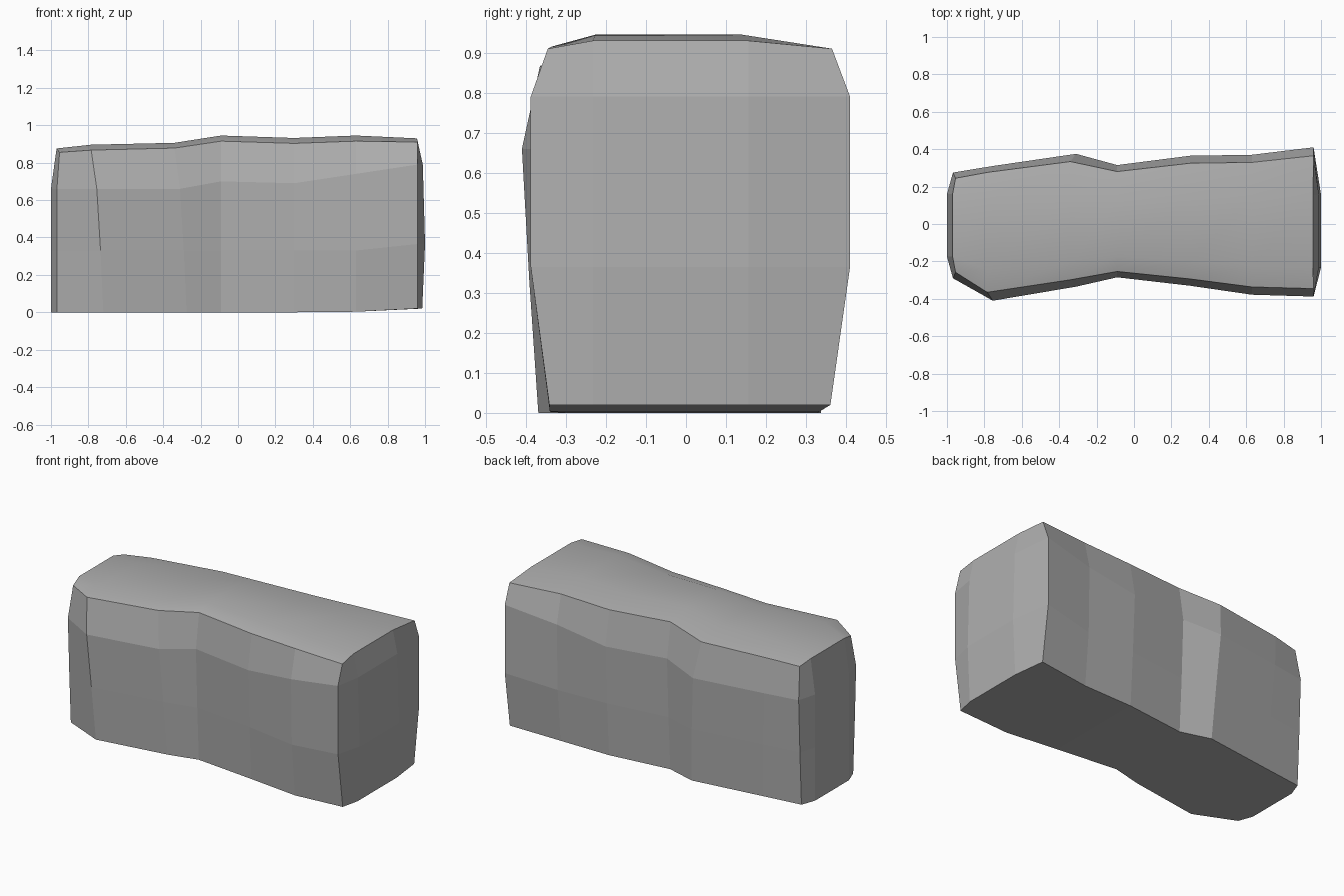
import bpy, bmesh

if "Cube" in bpy.data.objects:
    bpy.data.objects.remove(bpy.data.objects["Cube"])

# Stations along the length: x, front half-depth, back half-depth, shoulder z, rim z, crown z, foot z
STATIONS = [
    (-0.968, -0.29, 0.275, 0.66, 0.855, 0.876, 0.0),
    (-0.755, -0.41, 0.31, 0.66, 0.867, 0.896, 0.0),
    (-0.31, -0.335, 0.375, 0.66, 0.878, 0.906, 0.0),
    (-0.09, -0.285, 0.315, 0.70, 0.915, 0.945, 0.0),
    (0.30, -0.33, 0.365, 0.69, 0.903, 0.932, 0.0),
    (0.63, -0.378, 0.37, 0.74, 0.915, 0.945, 0.003),
    (0.96, -0.388, 0.41, 0.79, 0.91, 0.93, 0.02),
]
LAST = len(STATIONS) - 1
INSET = [0.9, 0.955, 1.0, 0.89]          # depth factor per level
LEAN = [0.035, 0.02, 0.0, -0.03]         # sideways drift of the bulging stations
LEFT_END = [-1.0, -1.0, -1.0, -0.97]     # bulging end faces
RIGHT_END = [0.985, 1.0, 0.988, 0.957]


def point(i, col, level):
    x, front, back, shoulder, rim, crown, foot = STATIONS[i]
    inset = INSET[level]
    if level < 2 and i == LAST:
        inset = [0.88, 1.0][level]
    elif level == 1 and i == LAST - 1:
        inset = 0.98
    z = [foot, 0.33 + (0.035 if i == LAST else 0), shoulder, rim][level]
    if i in (1, 2):
        x += LEAN[level]
    if i == 0 and level == 3:
        x += 0.014
    if col == 0:
        return (x, front * inset, z)
    if col == 3:
        return (x, back * inset, z)
    # inner columns carry the crown on top and the bulge at both ends
    if i == 0:
        x = LEFT_END[level]
    if i == LAST:
        x = RIGHT_END[level]
    y = front * 0.6 if col == 1 else back * (0.58 if i == 0 else 0.38)
    return (x, y, crown if level == 3 else z)


bm = bmesh.new()
cache = {}


def vert(i, col, level):
    key = (i, col, level)
    if key not in cache:
        cache[key] = bm.verts.new(point(*key))
    return cache[key]


# Outline running round the block
outline = [(i, 0) for i in range(LAST + 1)] + [(LAST, 1), (LAST, 2)]
outline += [(i, 3) for i in range(LAST, -1, -1)] + [(0, 2), (0, 1)]

# Flat-sided walls
for level in range(3):
    for a, b in zip(outline, outline[1:] + outline[:1]):
        bm.faces.new([vert(*a, level), vert(*b, level),
                      vert(*b, level + 1), vert(*a, level + 1)])

# Gently crowned smooth top and the underside
for i in range(LAST):
    for c in range(3):
        corners = [(i, c), (i + 1, c), (i + 1, c + 1), (i, c + 1)]
        bm.faces.new([vert(*k, 3) for k in corners]).smooth = True
        bm.faces.new([vert(*k, 0) for k in reversed(corners)])

bmesh.ops.recalc_face_normals(bm, faces=bm.faces)
# Keep the rim crisp between the smooth top and flat walls
for e in bm.edges:
    if len({f.smooth for f in e.link_faces}) > 1:
        e.smooth = False
mesh = bpy.data.meshes.new("stone_block")
bm.to_mesh(mesh)
bm.free()

# Mid-grey stone
stone = bpy.data.materials.new("grey_stone")
stone.diffuse_color = (0.43, 0.43, 0.43, 1)
stone.use_nodes = True
stone.node_tree.nodes["Principled BSDF"].inputs["Base Color"].default_value = stone.diffuse_color
mesh.materials.append(stone)
block = bpy.data.objects.new("stone_block", mesh)
bpy.context.collection.objects.link(block)
